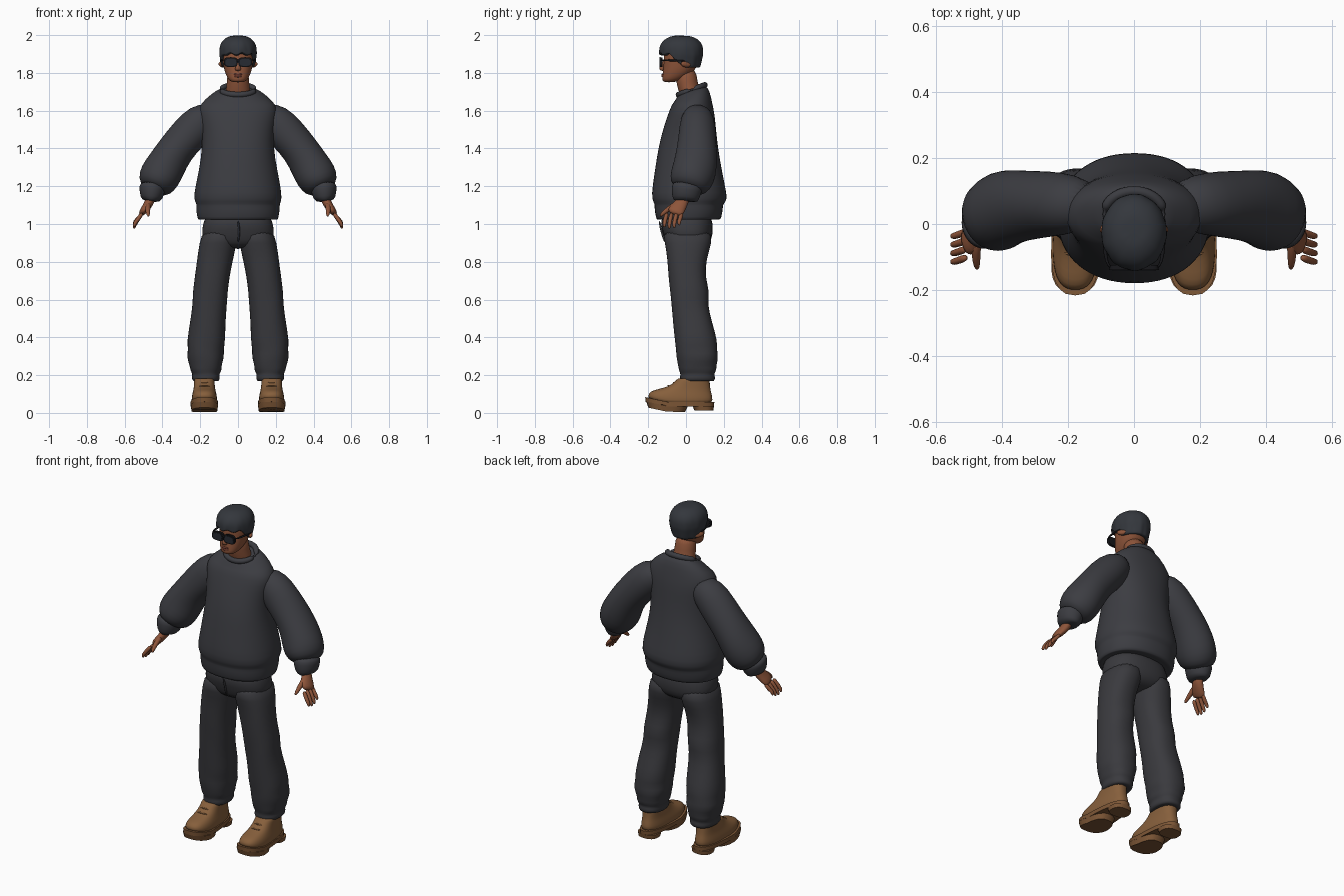
import bpy, bmesh, math
from mathutils import Vector

cube = bpy.data.objects.get("Cube")
if cube:
    bpy.data.objects.remove(cube, do_unlink=True)


def material(name, color):
    m = bpy.data.materials.new(name)
    m.use_nodes = True
    m.diffuse_color = (*color, 1)
    bsdf = next(n for n in m.node_tree.nodes if n.type == 'BSDF_PRINCIPLED')
    bsdf.inputs["Base Color"].default_value = (*color, 1)
    bsdf.inputs["Roughness"].default_value = 0.8
    return m


sweater_mat = material("charcoal knit", (.045, .046, .054))
trouser_mat = material("charcoal cotton", (.042, .042, .048))
hair_mat = material("dark hair", (.034, .038, .046))
skin_mat = material("brown skin", (.27, .09, .042))
lip_mat = material("lips", (.2, .055, .035))
shoe_mat = material("tan leather", (.24, .115, .045))
sole_mat = material("brown sole", (.2, .092, .036))
frame_mat = material("black frame", (.008, .008, .01))
lens_mat = material("dark lens", (.02, .024, .032))


def finish(name, bm, mat, mirror=False, sub=1):
    """Turn a bmesh into a shaded object, optionally mirrored and subdivided."""
    bmesh.ops.recalc_face_normals(bm, faces=bm.faces[:])
    mesh = bpy.data.meshes.new(name)
    bm.to_mesh(mesh)
    bm.free()
    mesh.materials.append(mat)
    ob = bpy.data.objects.new(name, mesh)
    bpy.context.collection.objects.link(ob)
    bpy.ops.object.select_all(action='DESELECT')
    ob.select_set(True)
    bpy.context.view_layer.objects.active = ob
    if sub:
        bpy.ops.object.shade_smooth()
    else:
        bpy.ops.object.shade_smooth_by_angle(angle=math.radians(40))
    if mirror:
        ob.modifiers.new("Mirror", 'MIRROR')
    if sub:
        s = ob.modifiers.new("Subdivision", 'SUBSURF')
        s.levels = s.render_levels = sub
    return ob


def skin_rings(bm, rings, closed=False):
    """Bridge equal rings of points and cap the ends."""
    loops = [[bm.verts.new(p) for p in ring] for ring in rings]
    n = len(loops[0])
    pairs = list(zip(loops, loops[1:])) + ([(loops[-1], loops[0])] if closed else [])
    for a, b in pairs:
        for i in range(n):
            j = (i + 1) % n
            bm.faces.new((a[i], a[j], b[j], b[i]))
    if not closed:
        bm.faces.new(loops[0][::-1])
        bm.faces.new(loops[-1])


def tube(name, rows, mat, mirror=False, flat=False, n=24, power=2, wrinkle=0,
         sub=1, closed=False, shape=None):
    """Loft ellipses (x, y, z, radius, depth radius) along a path."""
    pts = [Vector(r[:3]) for r in rows]
    last, rings = len(pts) - 1, []
    for k, row in enumerate(rows):
        before = pts[k - 1] if closed else pts[max(k - 1, 0)]
        after = pts[(k + 1) % len(pts)] if closed else pts[min(k + 1, last)]
        t = Vector((0, 0, 1)) if flat else (after - before).normalized()
        v = Vector((0, 0, 1)) if abs(t.y) > .9 else Vector((0, 1, 0))
        v = (v - t * v.dot(t)).normalized()
        u = v.cross(t)
        ring = []
        for i in range(n):
            a = math.tau * i / n
            c, s = math.cos(a), math.sin(a)
            w = 1 + wrinkle * math.sin(3 * a + 2.1 * k)
            p = pts[k] + u * (row[3] * w * math.copysign(abs(c) ** (2 / power), c)) \
                + v * (row[4] * w * math.copysign(abs(s) ** (2 / power), s))
            ring.append(shape(p) if shape else p)
        rings.append(ring)
    bm = bmesh.new()
    skin_rings(bm, rings, closed)
    return finish(name, bm, mat, mirror, sub)


def stack(name, rows, mat, **kw):
    """Horizontal sections: height, centre x, half width, front y, back y."""
    rows = [(x, (f + b) / 2, z, w, (b - f) / 2) for z, x, w, f, b in rows]
    return tube(name, rows, mat, flat=True, **kw)


def rod(name, points, r, mat, **kw):
    return tube(name, [(*p, r, r) for p in points], mat, n=8, **kw)


# Sweater body with a ribbed hem; the neckline drops toward the front
def neckline(p):
    if p.z > 1.66:
        p.z += (p.y - .03) * .35
    return p


stack("sweater_body", [
    (1.03, 0, .19, -.135, .155), (1.02, 0, .208, -.152, .175), (1.03, 0, .216, -.16, .188),
    (1.09, 0, .224, -.168, .198), (1.105, 0, .219, -.165, .196), (1.13, 0, .236, -.184, .222),
    (1.2, 0, .226, -.177, .208), (1.3, 0, .205, -.163, .187), (1.4, 0, .19, -.148, .17),
    (1.5, 0, .192, -.122, .16), (1.58, 0, .208, -.096, .152), (1.635, 0, .205, -.075, .14),
    (1.68, 0, .145, -.058, .125), (1.71, 0, .1, -.045, .1), (1.705, 0, .07, -.02, .08)],
    sweater_mat, n=32, power=2.2, wrinkle=.006, shape=neckline)
collar = [(.09 * math.cos(a), .03 + .07 * math.sin(a), 1.71 + .026 * math.sin(a), .017, .017)
          for a in (math.tau * i / 24 for i in range(24))]
tube("collar", collar, sweater_mat, n=8, closed=True)

# Balloon sleeves and cuffs
tube("sleeve", [
    (.12, .06, 1.6, .055, .06), (.19, .06, 1.55, .1, .092), (.26, .06, 1.475, .1, .1),
    (.33, .058, 1.395, .097, .106), (.38, .05, 1.315, .105, .116), (.415, .034, 1.25, .112, .12),
    (.44, .016, 1.205, .096, .105), (.452, .008, 1.18, .062, .07)],
    sweater_mat, mirror=True, wrinkle=.02)
tube("cuff", [
    (.45, .01, 1.215, .06, .07), (.453, .006, 1.195, .073, .083), (.456, 0, 1.16, .064, .077),
    (.46, -.004, 1.12, .054, .066), (.46, -.004, 1.12, .036, .045)], sweater_mat, mirror=True)

# Hands
tube("palm", [
    (.457, -.005, 1.15, .027, .032), (.47, -.022, 1.11, .025, .034),
    (.493, -.048, 1.08, .022, .046), (.515, -.062, 1.05, .016, .044)],
    skin_mat, mirror=True, n=12)
for i, finger in enumerate(("index", "middle", "ring", "little")):
    y = -.1 + .026 * i
    drop = (.008, 0, .004, .018)[i]
    tube(finger + "_finger", [
        (.505, y, 1.06, .012, .013), (.53, y - .01, 1.025, .012, .012),
        (.547, y - .015, .995 + drop, .011, .011), (.552, y - .014, .974 + drop, .006, .007)],
        skin_mat, mirror=True, n=8)
tube("thumb", [
    (.475, -.045, 1.11, .016, .018), (.478, -.085, 1.085, .015, .015),
    (.477, -.118, 1.06, .013, .013), (.474, -.138, 1.04, .006, .007)],
    skin_mat, mirror=True, n=8)

# Trousers
stack("trouser_hips", [
    (1.07, 0, .17, -.125, .13), (1.0, 0, .186, -.138, .143), (.94, 0, .197, -.118, .143),
    (.895, 0, .17, -.105, .125), (.868, 0, .08, -.06, .08)], trouser_mat, power=2.4)
stack("trouser_leg", [
    (.98, .095, .088, -.128, .14), (.9, .105, .099, -.113, .138), (.82, .121, .096, -.1, .108),
    (.72, .137, .092, -.092, .102), (.64, .146, .093, -.085, .127), (.58, .15, .091, -.078, .112),
    (.48, .16, .094, -.068, .14), (.38, .168, .102, -.06, .167), (.335, .171, .094, -.054, .163),
    (.295, .172, .1, -.05, .174), (.25, .171, .084, -.043, .16), (.225, .17, .084, -.038, .162),
    (.205, .17, .07, -.028, .148), (.19, .17, .076, -.034, .156), (.165, .17, .07, -.03, .15),
    (.17, .17, .05, -.01, .13)], trouser_mat, mirror=True, power=2.3, wrinkle=.016)
rod("fly_seam", [(0, -.142, 1.02), (.008, -.13, .96), (0, -.11, .9)], .006, trouser_mat)


# Boots: wider at the toe, with the toe tip lifted
def last_shape(p):
    p.x = .178 + (p.x - .178) * (.9 - p.y * .75)
    if p.y < -.1:
        p.z += (-.1 - p.y) * .22
    return p


def shoe_part(name, rows, mat, **kw):
    rows = [(z, .178, w, f, b) for z, w, f, b in rows]
    return stack(name, rows, mat, mirror=True, power=2.6, shape=last_shape, **kw)


shoe_part("boot_upper", [
    (.04, .07, -.2, .138), (.07, .073, -.203, .142), (.095, .07, -.19, .138),
    (.115, .065, -.15, .132), (.14, .062, -.09, .128), (.165, .062, -.06, .126),
    (.185, .062, -.042, .124), (.182, .045, -.03, .11)], shoe_mat)
shoe_part("sole_welt", [(.034, .077, -.214, .148), (.058, .077, -.216, .15)], sole_mat, sub=0)
shoe_part("forefoot_tread", [(.006, .069, -.2, -.005), (.036, .074, -.21, .01)], sole_mat, sub=0)
shoe_part("heel_block", [(.012, .07, .045, .144), (.036, .074, .035, .148)], sole_mat, sub=0)
for i in range(3):
    y, z = -.125 + .028 * i, .132 + .016 * i
    rod("boot_lace", [(.14, y + .012, z - .012), (.178, y, z), (.216, y + .012, z - .012)],
        .005, shoe_mat, mirror=True)

# Neck, head and face
tube("neck", [(0, .035, 1.65, .075, .06), (0, .02, 1.7, .066, .058),
              (0, .004, 1.75, .058, .056), (0, -.005, 1.83, .058, .06)], skin_mat, flat=True)
stack("head", [
    (1.75, 0, .026, -.112, -.07), (1.758, 0, .046, -.126, -.03), (1.78, 0, .06, -.126, .01),
    (1.81, 0, .072, -.122, .045), (1.845, 0, .079, -.119, .062), (1.885, 0, .084, -.118, .074),
    (1.93, 0, .084, -.116, .075), (1.965, 0, .06, -.08, .05)], skin_mat, power=2.2)
tube("nose", [(0, -.112, 1.868, .009, .008), (0, -.124, 1.84, .011, .012),
              (0, -.13, 1.822, .018, .015), (0, -.124, 1.81, .013, .009)],
     skin_mat, flat=True, n=12)
for name, z, r in (("upper_lip", 1.792, .006), ("lower_lip", 1.783, .007)):
    tube(name, [(-.027, -.113, z, .003, .003), (-.012, -.123, z, r, r), (0, -.125, z, r, r),
                (.012, -.123, z, r, r), (.027, -.113, z, .003, .003)], lip_mat, n=8)
tube("ear", [(.076, -.006, 1.845, .022, .03), (.09, .002, 1.847, .015, .032),
             (.093, .004, 1.848, .007, .02)], skin_mat, mirror=True, n=12)

# Cropped hair: a dome with a jagged fringe and a lower nape
bm = bmesh.new()
count, rows, rings = 64, 14, []
for k in range(1, rows + 2):
    t = min(k / rows, 1) ** 1.5
    ring = []
    for i in range(count):
        a = math.tau * i / count
        front = -math.sin(a)
        f = min(max((front + .25) / .95, 0), 1)
        hem = 1.825 + .072 * f * f * (3 - 2 * f) + .007 * f * math.sin(9 * a + 1)
        z = 2.0 - (2.0 - hem) * t
        drop = min((2.0 - z) / .085, 1)
        r = (1 - (1 - drop) ** 2.3) ** (1 / 2.3) - max(1.895 - z, 0) * 2
        r *= 1 + .016 * t * math.sin(9 * a + 3 * t) + .008 * t * math.sin(17 * a - 4 * t)
        if k > rows:
            r, z = r * .84, z + .006
        ring.append((.099 * r * math.cos(a), -.025 + .116 * r * math.sin(a), z))
    rings.append(ring)
skin_rings(bm, rings)
finish("hair", bm, hair_mat)

# Sunglasses
tube("glasses_rim", [(.038, -.124, 1.857, .035, .025), (.038, -.139, 1.857, .037, .026)],
     frame_mat, mirror=True, n=20, power=3.2, sub=0)
tube("glasses_lens", [(.038, -.136, 1.856, .029, .019), (.038, -.1405, 1.856, .029, .019)],
     lens_mat, mirror=True, n=20, power=2.8, sub=0)
rod("glasses_bridge", [(-.012, -.134, 1.865), (0, -.137, 1.867), (.012, -.134, 1.865)],
    .006, frame_mat)
rod("glasses_temple", [(.07, -.132, 1.868), (.084, -.118, 1.868), (.09, -.06, 1.866),
                       (.092, 0, 1.862)], .006, frame_mat, mirror=True)
